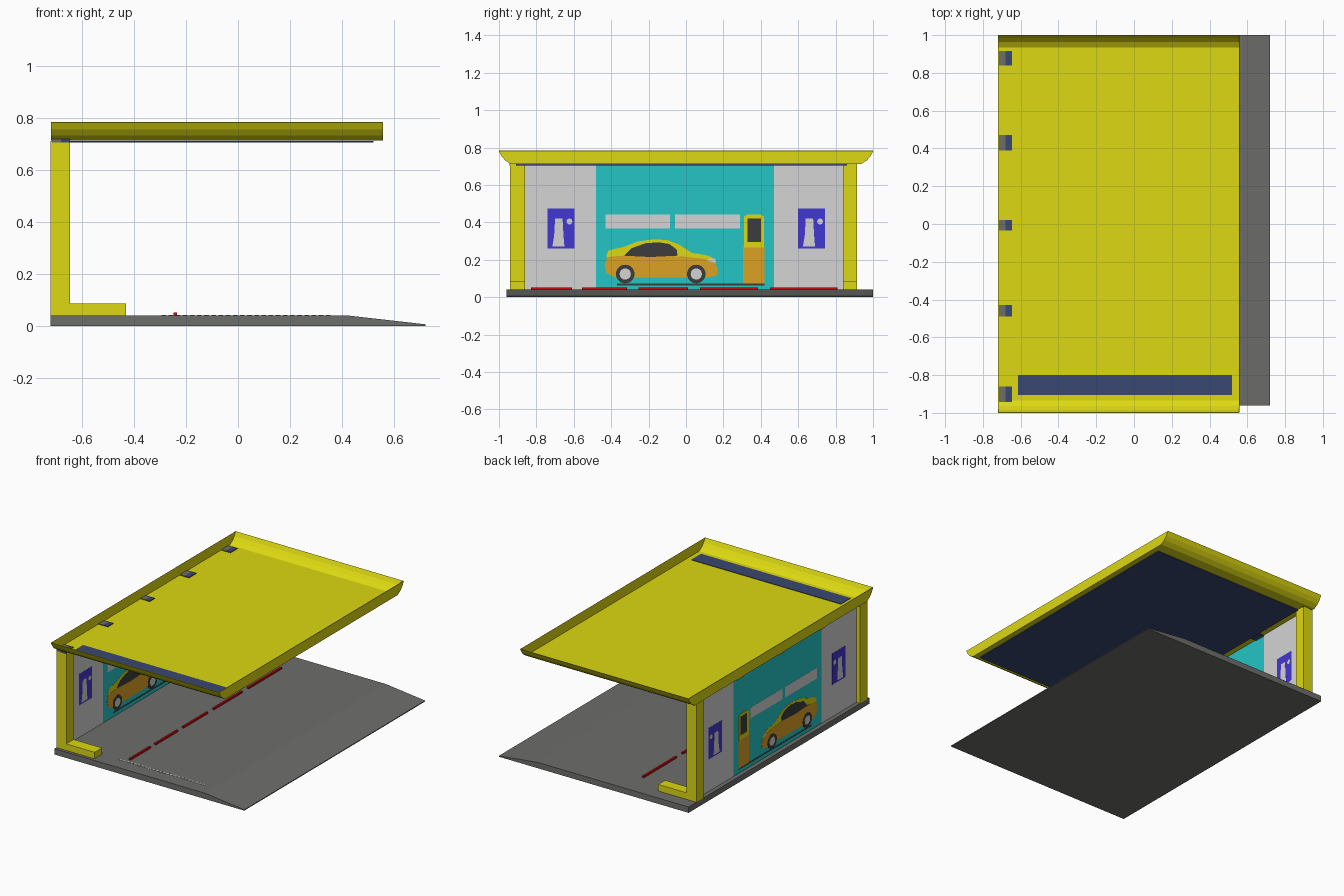
import bpy, bmesh, math

if "Cube" in bpy.data.objects:
    bpy.data.objects.remove(bpy.data.objects["Cube"])

def mat(name, rgb):
    m = bpy.data.materials.new(name)
    m.diffuse_color = (*rgb, 1)
    m.use_nodes = True
    m.node_tree.nodes["Principled BSDF"].inputs["Base Color"].default_value = m.diffuse_color
    return m

YELLOW = mat("yellow", (.72, .69, .006))
ASPHALT = mat("asphalt grey", (.155, .155, .147))
LIGHT = mat("light grey", (.66, .66, .66))
TEAL = mat("teal", (.018, .56, .56))
BLUE = mat("sign blue", (.055, .038, .64))
ORANGE = mat("orange", (.72, .36, .018))
DARK = mat("dark grey", (.045, .045, .048))
NAVY = mat("navy", (.041, .065, .165))
RED = mat("red", (.55, .004, .004))

def finish(name, bm, m):
    bmesh.ops.recalc_face_normals(bm, faces=bm.faces)
    me = bpy.data.meshes.new(name)
    bm.to_mesh(me)
    bm.free()
    me.materials.append(m)
    ob = bpy.data.objects.new(name, me)
    bpy.context.collection.objects.link(ob)
    return ob

def prism(name, pts, axis, a, b, m):
    """Extrude a 2D outline along x (pts are y,z) or along y (pts are x,z)."""
    put = (lambda p, t: (t, p[0], p[1])) if axis == 'x' else (lambda p, t: (p[0], t, p[1]))
    bm = bmesh.new()
    lo = [bm.verts.new(put(p, a)) for p in pts]
    hi = [bm.verts.new(put(p, b)) for p in pts]
    bm.faces.new(lo)
    bm.faces.new(hi)
    for i in range(len(pts)):
        j = (i + 1) % len(pts)
        bm.faces.new((lo[i], lo[j], hi[j], hi[i]))
    return finish(name, bm, m)

def rect(a, b, c, d):
    return [(a, c), (b, c), (b, d), (a, d)]

def box(name, x, y, z, m):
    return prism(name, rect(*y, *z), 'x', *x, m)

WALL_X = -.69
def decal(name, pts, layer, m):
    """Flat picture piece showing on both faces of the wall."""
    h = .001 + .0008 * layer
    return prism(name, pts, 'x', WALL_X - h, WALL_X + h, m)

def disc(y, z, r, n=20):
    return [(y + r * math.cos(2 * math.pi * i / n), z + r * math.sin(2 * math.pi * i / n)) for i in range(n)]

# Ground slab with entry ramp
prism("ground_slab", [(-.72, 0), (.72, 0), (.72, .006), (.42, .04), (-.72, .04)], 'y', -.96, 1, ASPHALT)

# Columns with a long foot
foot = [(-.72, .036), (-.43, .036), (-.43, .085), (-.645, .085), (-.645, .711), (-.72, .711)]
for name, a, b in (("left_column", -.94, -.86), ("right_column", .84, .915)):
    prism(name, foot, 'y', a, b, YELLOW)

# Roof tray: flared ends, closed by flat fascias
half = [(.935, .713), (.965, .732), (.985, .755), (1, .783)]
profile = [(-y, z) for y, z in reversed(half)] + half
bm = bmesh.new()
back = [bm.verts.new((-.718, y, z)) for y, z in profile]
front = [bm.verts.new((.556, y, z)) for y, z in profile]
for i in range(len(profile) - 1):
    bm.faces.new((back[i], back[i + 1], front[i + 1], front[i]))
bm.faces.new(back)
bm.faces.new(front)
roof = finish("roof_tray", bm, YELLOW)
s = roof.modifiers.new("thickness", 'SOLIDIFY')
s.thickness, s.offset = .004, 0

# Ceiling panel and the strip that shows on the roof
box("ceiling_panel", (-.645, .52), (-.91, .86), (.705, .7115), NAVY)
box("roof_strip", (-.615, .52), (-.905, -.80), (.712, .718), NAVY)

# Rear brackets breaking through the roof
for i, (a, b) in enumerate(((-.945, -.86), (-.49, -.43), (-.035, .02), (.39, .47), (.84, .915))):
    box(f"bracket_rear_{i}", (-.715, -.68), (a, b), (.704, .719), ASPHALT)
    box(f"bracket_inner_{i}", (-.68, -.645), (a, b), (.704, .719), NAVY)

# Back wall in three panels
for name, a, b, m in (("wall_left", -.86, -.48, LIGHT), ("wall_middle", -.48, .47, TEAL),
                      ("wall_right", .47, .84, LIGHT)):
    decal(name, rect(a, b, .038, .712), 0, m)

# Blue signs with a plain pump symbol
for side, y in (("left", -.74), ("right", .60)):
    decal(f"sign_{side}", rect(y, y + .143, .26, .475), 1, BLUE)
    decal(f"sign_pump_{side}", [(y + .025, .27), (y + .09, .27), (y + .085, .33), (y + .08, .42),
                                (y + .04, .42), (y + .035, .33)], 2, LIGHT)
    decal(f"sign_nozzle_{side}", disc(y + .117, .405, .016, 10), 2, LIGHT)

# Blank banner bars
decal("banner_left", rect(-.43, -.085, .368, .442), 1, LIGHT)
decal("banner_right", rect(-.06, .29, .368, .442), 1, LIGHT)

# Painted car
decal("car_shadow", rect(-.37, .42, .064, .074), 1, DARK)
decal("car_top", [(-.425, .225), (-.415, .25), (-.33, .27), (-.26, .298), (-.17, .31), (-.10, .305),
                  (-.04, .283), (.03, .238), (.12, .222), (.16, .20), (.16, .18), (-.42, .18)], 1, YELLOW)
decal("car_body", [(-.42, .215), (-.30, .225), (-.02, .218), (.10, .205), (.155, .185), (.17, .15),
                   (.165, .115), (.11, .105), (-.38, .105), (-.425, .13), (-.435, .17)], 2, ORANGE)
decal("car_window", [(-.33, .222), (-.29, .262), (-.22, .288), (-.15, .294), (-.09, .285),
                     (-.05, .255), (-.045, .222), (-.19, .215)], 3, DARK)
decal("car_headlight", [(.115, .195), (.155, .185), (.155, .205), (.13, .21)], 3, LIGHT)
for name, y in (("rear", -.325), ("front", .055)):
    decal(f"car_wheel_{name}", disc(y, .124, .05), 3, DARK)
    decal(f"car_hub_{name}", disc(y, .124, .03), 4, LIGHT)

# Painted fuel pump
decal("pump_body", rect(.305, .42, .074, .27), 2, ORANGE)
decal("pump_head", [(.31, .265), (.418, .265), (.418, .43), (.40, .441), (.325, .441), (.31, .43)], 3, YELLOW)
decal("pump_screen", rect(.328, .40, .295, .422), 4, DARK)

# Red kerb strips and a pale ground line
for i, (a, b) in enumerate(((-.83, -.61), (-.555, -.315), (-.255, .01), (.075, .385), (.45, .81))):
    box(f"kerb_strip_{i}", (-.247, -.234), (a, b), (.038, .052), RED)
for i in range(24):
    x = -.295 + i * .0275
    box(f"ground_dash_{i}", (x, x + .018), (-.866, -.854), (.039, .042), LIGHT)
